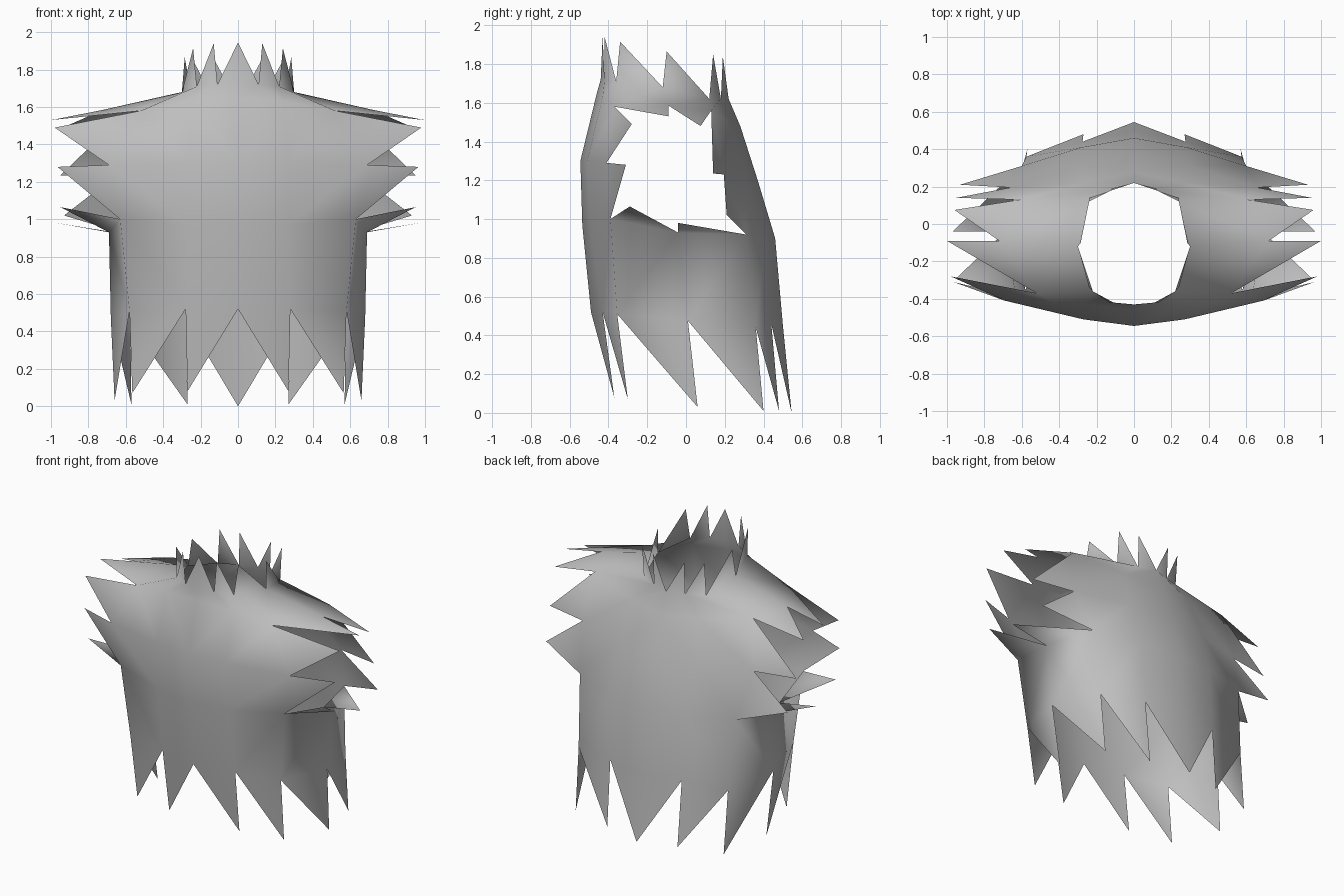
import bpy, bmesh

if "Cube" in bpy.data.objects:
    bpy.data.objects.remove(bpy.data.objects["Cube"])

# Right half only, columns run from front centre (0) round to back centre (6)
neck = [(0, -.44, 1.72), (.11, -.42, 1.72), (.22, -.36, 1.71), (.30, -.12, 1.68),
        (.24, .12, 1.62), (.12, .18, 1.62), (0, .22, 1.62)]
neck_tips = [(0, -.43, 1.945), (.13, -.42, 1.94), (.24, -.34, 1.915),
             (.285, -.10, 1.865), (.24, .14, 1.85), (.12, .19, 1.84)]
hem = [(0, -.49, .52), (.28, -.43, .52), (.58, -.355, .51), (.68, .01, .475),
       (.575, .36, .44), (.275, .44, .46), (0, .50, .45)]
hem_tips = [(.27, -.37, .08), (.565, -.30, .07), (.66, .06, .03),
            (.57, .40, .01), (.27, .48, .01), (0, .545, 0)]
# Sleeve opening, from the top of the shoulder forwards, under the arm, up the back
cuff = [(.72, -.09, 1.585), (.52, -.37, 1.58), (.69, -.41, 1.29), (.63, -.39, 1.0),
        (.69, -.04, .93), (.60, .31, .92), (.66, .195, 1.23), (.61, .13, 1.56)]
cuff_tips = [(1.0, -.09, 1.53), (.98, -.28, 1.49), (.965, -.31, 1.28), (.95, -.29, 1.065),
             (.97, -.04, .98), (.93, .21, 1.02), (.95, .14, 1.235), (.96, .075, 1.48)]
# Chest and back columns between hem and neck, bottom to top
chest = [[(0, -.535, .97), (0, -.545, 1.3), (0, -.46, 1.65)],
         [(.27, -.495, .97), (.27, -.51, 1.3), (.25, -.43, 1.63)]]
back = [[(.28, .41, .91), (.30, .31, 1.22), (.26, .22, 1.5)],
        [(0, .46, .90), (0, .37, 1.20), (0, .28, 1.48)]]

bm = bmesh.new()
V = lambda pts: [bm.verts.new(p) for p in pts]
neck, neck_tips, hem, hem_tips, cuff, cuff_tips = map(
    V, (neck, neck_tips, hem, hem_tips, cuff, cuff_tips))
chest, back = [V(c) for c in chest], [V(c) for c in back]


def strip(a, b):
    """Join two vertex columns with quads."""
    for i in range(len(a) - 1):
        bm.faces.new((a[i], b[i], b[i + 1], a[i + 1]))


# Front panel, side panel, back panel and shoulder
front_cols = [[hem[i]] + chest[i] + [neck[i]] for i in (0, 1)]
front_cols.append([hem[2], cuff[3], cuff[2], cuff[1], neck[2]])
back_cols = [[hem[4], cuff[5], cuff[6], cuff[7], neck[4]]]
back_cols += [[hem[5 + i]] + back[i] + [neck[5 + i]] for i in (0, 1)]
for cols in (front_cols, back_cols):
    strip(cols[0], cols[1])
    strip(cols[1], cols[2])
strip([hem[2], cuff[3]], [hem[3], cuff[4]])
strip([hem[3], cuff[4]], [hem[4], cuff[5]])
strip([cuff[1], neck[2]], [cuff[0], neck[3]])
strip([cuff[0], neck[3]], [cuff[7], neck[4]])

# Torn sawtooth edges at collar, hem and sleeve
for i in range(6):
    bm.faces.new((neck[i], neck[i + 1], neck_tips[i]))
    bm.faces.new((hem[i + 1], hem[i], hem_tips[i]))
for i in range(8):
    bm.faces.new((cuff[i], cuff[(i + 1) % 8], cuff_tips[i]))

bmesh.ops.recalc_face_normals(bm, faces=bm.faces)
bm.faces.ensure_lookup_table()
if bm.faces[0].normal.y > 0:
    bmesh.ops.reverse_faces(bm, faces=bm.faces)
for f in bm.faces:
    f.smooth = True

mesh = bpy.data.meshes.new("torn_shirt")
bm.to_mesh(mesh)
bm.free()
shirt = bpy.data.objects.new("torn_shirt", mesh)
bpy.context.collection.objects.link(shirt)

cloth = bpy.data.materials.new("grey cloth")
cloth.diffuse_color = (.52, .52, .52, 1)
cloth.use_nodes = True
cloth.node_tree.nodes["Principled BSDF"].inputs["Base Color"].default_value = cloth.diffuse_color
mesh.materials.append(cloth)

# Mirror to the left half
mirror = shirt.modifiers.new("mirror", 'MIRROR')
mirror.use_clip = True
mirror.merge_threshold = .001
